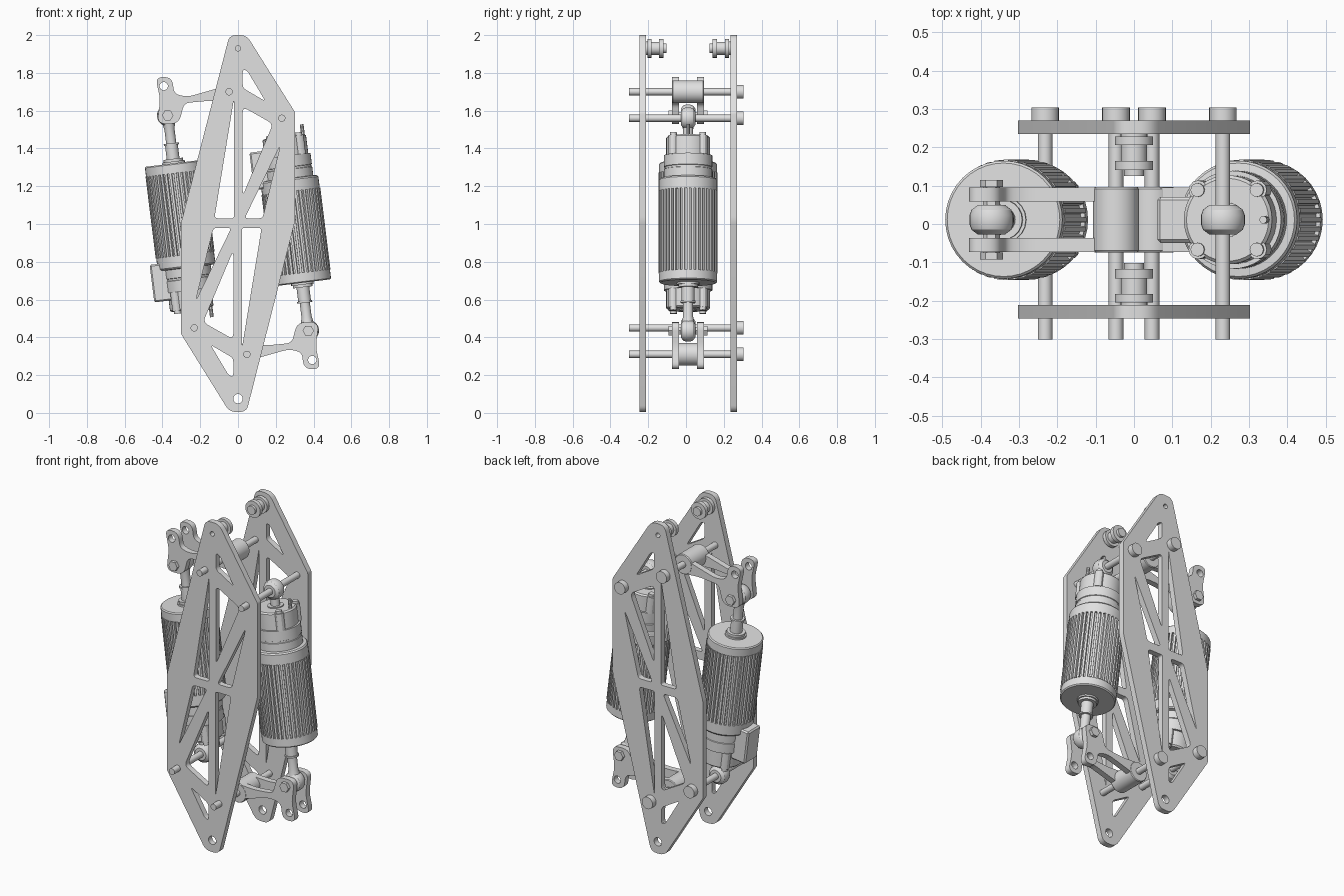
import bpy, bmesh
from math import pi, sin, cos, atan2, hypot, radians
from mathutils import Matrix, Vector

if "Cube" in bpy.data.objects:
    bpy.data.objects.remove(bpy.data.objects["Cube"])

MID = 0.011                # middle depth of the mechanism
CENTRE = 1.005             # height of the half-turn symmetry axis

grey = bpy.data.materials.new("plain_grey")
grey.use_nodes = True
grey.diffuse_color = (0.75, 0.75, 0.75, 1)
grey.node_tree.nodes["Principled BSDF"].inputs["Base Color"].default_value = (0.75, 0.75, 0.75, 1)


def finish(name, mesh, matrix):
    mesh.materials.clear()
    mesh.materials.append(grey)
    for poly in mesh.polygons:
        poly.use_smooth = True
    mesh.set_sharp_from_angle(angle=radians(30))
    obj = bpy.data.objects.new(name, mesh)
    obj.matrix_world = matrix
    bpy.context.collection.objects.link(obj)
    return obj


def lathe(name, profile, matrix, sides=32):
    """Solid of (radius, height) pairs turned about local z."""
    bm = bmesh.new()
    rings = [[bm.verts.new((r * cos(2 * pi * i / sides), r * sin(2 * pi * i / sides), h))
              for i in range(sides)] for r, h in profile]
    for a, b in zip(rings, rings[1:]):
        for i in range(sides):
            j = (i + 1) % sides
            bm.faces.new((a[i], a[j], b[j], b[i]))
    bm.faces.new(rings[0][::-1])
    bm.faces.new(rings[-1])
    bmesh.ops.recalc_face_normals(bm, faces=bm.faces)
    mesh = bpy.data.meshes.new(name)
    bm.to_mesh(mesh)
    bm.free()
    return finish(name, mesh, matrix)


def box(name, size, matrix):
    bm = bmesh.new()
    bmesh.ops.create_cube(bm, size=1, matrix=Matrix.Diagonal((*size, 1)))
    bmesh.ops.bevel(bm, geom=bm.edges[:], offset=0.008, segments=1, affect='EDGES')
    mesh = bpy.data.meshes.new(name)
    bm.to_mesh(mesh)
    bm.free()
    return finish(name, mesh, matrix)


def slab(name, outlines, thickness, matrix):
    """Flat plate; outlines after the first become holes."""
    curve = bpy.data.curves.new(name, 'CURVE')
    curve.dimensions = '2D'
    curve.fill_mode = 'BOTH'
    curve.extrude = thickness / 2
    for pts in outlines:
        spline = curve.splines.new('POLY')
        spline.points.add(len(pts) - 1)
        for point, (x, y) in zip(spline.points, pts):
            point.co = (x, y, 0, 1)
        spline.use_cyclic_u = True
    temp = bpy.data.objects.new(name + "_outline", curve)
    mesh = bpy.data.meshes.new_from_object(temp)
    bpy.data.objects.remove(temp)
    bpy.data.curves.remove(curve)
    bm = bmesh.new()
    bm.from_mesh(mesh)
    bmesh.ops.remove_doubles(bm, verts=bm.verts, dist=0.0002)
    bmesh.ops.recalc_face_normals(bm, faces=bm.faces)
    bm.to_mesh(mesh)
    bm.free()
    return finish(name, mesh, matrix)


def rounded(corners, steps=5):
    """Polygon of (x, y, cut) with each corner rounded off."""
    out = []
    for k, (x, y, cut) in enumerate(corners):
        p = Vector((x, y))
        before = Vector(corners[k - 1][:2]) - p
        after = Vector(corners[(k + 1) % len(corners)][:2]) - p
        a = p + before.normalized() * min(cut, before.length * 0.48)
        b = p + after.normalized() * min(cut, after.length * 0.48)
        for i in range(steps + 1):
            t = i / steps
            out.append(tuple(a * (1 - t) ** 2 + p * 2 * t * (1 - t) + b * t * t))
    return out


def circle(x, y, r, n=20):
    return [(x + r * cos(2 * pi * i / n), y + r * sin(2 * pi * i / n)) for i in range(n)]


def turned(corners):
    """Half turn of an outline about the plate centre."""
    return [(-c[0], 2 * CENTRE - c[1], *c[2:]) for c in corners]


def upright(y):
    return Matrix.Translation((0, y, 0)) @ Matrix.Rotation(pi / 2, 4, 'X')


def along_y(x, z, y=MID):
    return Matrix.Translation((x, y, z)) @ Matrix.Rotation(-pi / 2, 4, 'X')


# Side plates with triangular lightening holes
half = [(-0.045, 2.0, 0.035), (0.045, 2.0, 0.035), (0.303, 1.59, 0.01), (0.303, 1.02, 0.02)]
bottom = [(0.045, 0.005, 0.035), (-0.045, 0.005, 0.035), (-0.303, 0.42, 0.01), (-0.303, 1.0, 0.02)]
holes = [
    [(-0.022, 1.66, 0.02), (-0.022, 1.03, 0.012), (-0.125, 1.03, 0.02)],
    [(0.025, 1.82, 0.02), (0.05, 1.81, 0.015), (0.145, 1.65, 0.02), (0.025, 1.72, 0.02)],
    [(0.025, 1.62, 0.03), (0.185, 1.53, 0.03), (0.025, 1.15, 0.03)],
    [(0.225, 1.42, 0.03), (0.13, 1.03, 0.02), (0.035, 1.03, 0.02)],
]
cutouts = [rounded(h) for h in holes] + [rounded(turned(h)) for h in holes]
cutouts += [circle(0, 1.93, 0.014), circle(0, 0.075, 0.025)]
for name, y in (("front_plate", -0.229), ("back_plate", 0.252)):
    slab(name, [rounded(half + bottom)] + cutouts, 0.035, upright(y))

# Through bolts with heads at the back
for i, (x, z) in enumerate([(-0.047, 1.70), (0.232, 1.56), (-0.232, 0.45), (0.047, 0.31)]):
    lathe(f"through_bolt_{i}", [(0.019, -0.302), (0.019, 0.265), (0.036, 0.265), (0.036, 0.304)],
          along_y(x, z, 0), 24)

# Flanged spacers inside the top of both plates
spacer = [(0.035, 0), (0.035, 0.007), (0.05, 0.007), (0.05, 0.029), (0.034, 0.029), (0.034, 0.07),
          (0.05, 0.07), (0.05, 0.094), (0.026, 0.094), (0.026, 0.11)]
lathe("front_spacer", spacer, along_y(0, 1.93, -0.212), 24)
lathe("back_spacer", [(r, -h) for r, h in spacer], along_y(0, 1.93, 0.235), 24)

# Linear actuators, one per side
eye = [(0.036, -0.038), (0.052, -0.026), (0.057, -0.012), (0.057, 0.012), (0.052, 0.026), (0.036, 0.038)]
ribs = []
TEETH = 40
for i in range(TEETH):
    for r, f in ((0.14, -0.32), (0.157, -0.26), (0.157, 0.26), (0.14, 0.32)):
        a = 2 * pi * (i + f) / TEETH
        ribs.append((r * cos(a), r * sin(a)))
LENGTH = hypot(0.14, 1.125)

for side, s in (("left", 1), ("right", -1)):
    ax, az = s * 0.232, CENTRE + s * 0.555
    frame = (Matrix.Translation((ax, MID, az))
             @ Matrix.Rotation(atan2(s * 0.14, -s * 1.125), 4, 'Y'))
    if s < 0:
        frame = frame @ Matrix.Rotation(pi, 4, 'Z')

    def at(x, y, t):
        return frame @ Matrix.Translation((x, y, t))

    lathe(f"{side}_mount_eye", eye, along_y(ax, az))
    lathe(f"{side}_mount_neck", [(0.026, 0.03), (0.026, 0.092), (0.045, 0.092), (0.045, 0.11)], frame, 20)
    lathe(f"{side}_motor_housing",
          [(0.108, 0.098), (0.116, 0.106), (0.116, 0.2), (0.128, 0.2), (0.128, 0.26), (0.124, 0.262),
           (0.124, 0.272), (0.128, 0.274), (0.128, 0.32), (0.148, 0.322), (0.154, 0.33), (0.154, 0.39),
           (0.143, 0.39), (0.143, 0.825), (0.154, 0.825), (0.154, 0.872), (0.148, 0.878)], frame, 40)
    slab(f"{side}_motor_ribs", [ribs], 0.437, at(0, 0, 0.6075))
    for i in range(4):
        a = pi / 4 + i * pi / 2
        lathe(f"{side}_cap_bolt_{i}", [(0.018, 0.085), (0.018, 0.1), (0.025, 0.1), (0.025, 0.202)],
              at(0.11 * cos(a), 0.11 * sin(a), 0), 12)
    box(f"{side}_connector_box", (0.1, 0.12, 0.2), at(0.143, 0, 0.26))
    lathe(f"{side}_cable_pin", [(0.01, 0.045), (0.01, 0.11)], at(-0.1, 0, 0), 10)
    lathe(f"{side}_piston_rod",
          [(0.06, 0.875), (0.06, 0.888), (0.052, 0.888), (0.052, 0.902), (0.034, 0.902), (0.034, 0.975),
           (0.04, 0.975), (0.04, 0.985), (0.027, 0.985), (0.027, LENGTH - 0.075), (0.034, LENGTH - 0.04)],
          frame, 20)
    tip = frame @ Vector((0, 0, LENGTH))
    lathe(f"{side}_rod_eye", eye, along_y(tip.x, tip.z))
    lathe(f"{side}_rod_pin", [(0.03, -0.104), (0.03, -0.085), (0.022, -0.085), (0.022, 0.085),
                              (0.03, 0.085), (0.03, 0.104)], along_y(tip.x, tip.z), 6)

# Forked crank arms joining the rods to the pivot bolts
arm = [(-0.437, 1.778, 0.04), (-0.35, 1.778, 0.04), (-0.337, 1.69, 0.025), (-0.27, 1.672, 0.04),
       (-0.05, 1.735, 0.01), (-0.03, 1.645, 0.01), (-0.16, 1.652, 0.03), (-0.285, 1.64, 0.03),
       (-0.313, 1.53, 0.045), (-0.428, 1.53, 0.045), (-0.412, 1.66, 0.03)]
eyelet = circle(-0.393, 1.73, 0.022)
for side, outline, ring, x, z in (("right", arm, eyelet, -0.047, 1.70),
                                  ("left", turned(arm), turned(eyelet), 0.047, 0.31)):
    for part, y in (("front", -0.066), ("back", 0.066)):
        slab(f"{side}_crank_{part}_arm", [rounded(outline), ring], 0.036, upright(MID + y))
    lathe(f"{side}_crank_hub", [(0.056, -0.085), (0.06, -0.08), (0.06, 0.08), (0.056, 0.085)], along_y(x, z))
